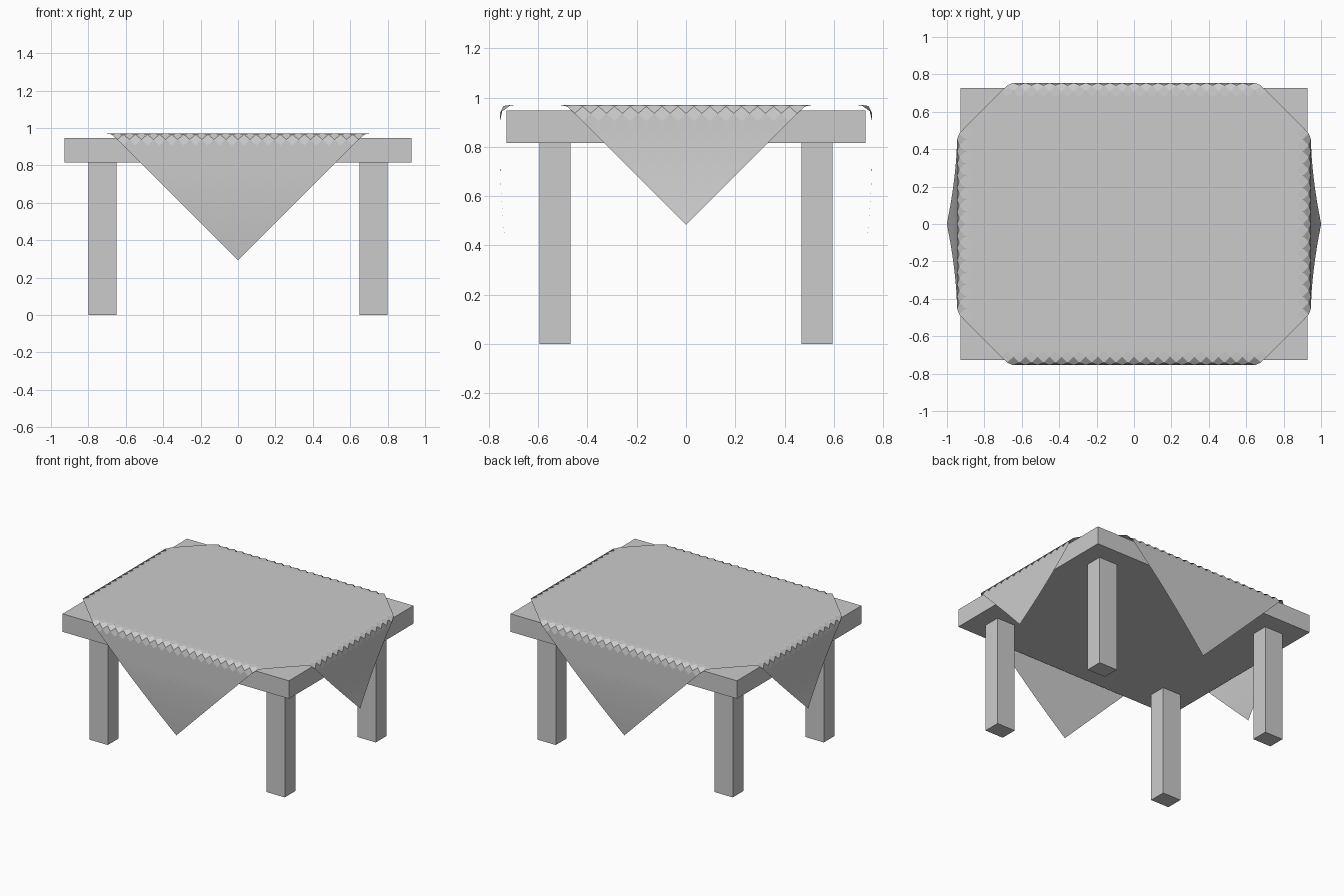
import bpy, bmesh, math
from mathutils import Matrix

if "Cube" in bpy.data.objects:
    bpy.data.objects.remove(bpy.data.objects["Cube"])


def box(name, x0, x1, y0, y1, z0, z1):
    bm = bmesh.new()
    bmesh.ops.create_cube(bm, size=1)
    bm.transform(Matrix.Translation(((x0 + x1) / 2, (y0 + y1) / 2, (z0 + z1) / 2))
                 @ Matrix.Diagonal((x1 - x0, y1 - y0, z1 - z0, 1)))
    return add(name, bm)


def add(name, bm):
    me = bpy.data.meshes.new(name)
    bm.to_mesh(me)
    bm.free()
    ob = bpy.data.objects.new(name, me)
    bpy.context.collection.objects.link(ob)
    return ob


# Table top and four legs
box("table_top", -0.927, 0.927, -0.728, 0.728, 0.815, 0.948)
for sx, side in ((-1, "left"), (1, "right")):
    for sy, end in ((-1, "front"), (1, "back")):
        xs = sorted((sx * 0.65, sx * 0.80))
        ys = sorted((sy * 0.47, sy * 0.595))
        box(f"{end}_{side}_leg", *xs, *ys, 0, 0.815)

# Tablecloth: square sheet turned 45 degrees, corners folded over the edges
TOP, R, HALF_DIAG = 0.971, 0.03, 1.42


def fold(s, outer, bend):
    """Return new distance from centre and drop for a point s along the cloth."""
    a, start = abs(s), outer - R
    arc = R * math.pi / 2
    if a <= start:
        return s, 0
    if a < start + arc:
        t = (a - start) / R
        return math.copysign(start + R * math.sin(t), s), R * (1 - math.cos(t))
    hang = a - start - arc
    return math.copysign(outer + bend(hang), s), R + hang


def flare_out(h):
    return 0.055 * (h / 0.458) ** 1.7


def curl_in(h):
    return -0.034 * (max(0, h - 0.2) / 0.448) ** 1.6


bm = bmesh.new()
bmesh.ops.create_grid(bm, x_segments=44, y_segments=44, size=HALF_DIAG / math.sqrt(2))
bm.transform(Matrix.Rotation(math.pi / 4, 4, 'Z'))
for v in bm.verts:
    x, dx = fold(v.co.x, 0.946, flare_out)
    y, dy = fold(v.co.y, 0.755, curl_in)
    v.co = (x, y, TOP - dx - dy)
add("tablecloth", bm)
